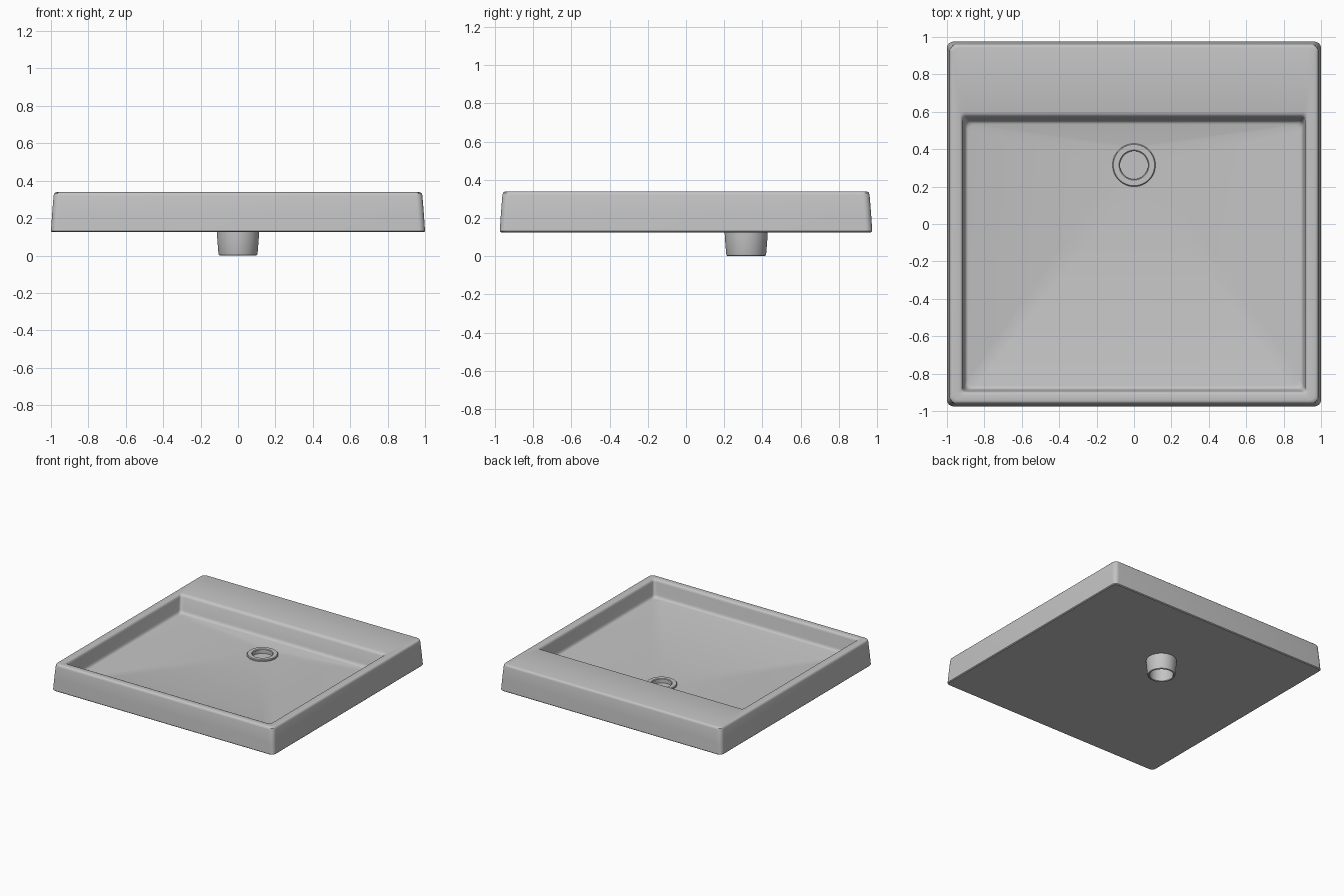
import bpy
import bmesh
from math import cos, sin, pi, radians

cube = bpy.data.objects.get("Cube")
if cube:
    bpy.data.objects.remove(cube, do_unlink=True)

ceramic = bpy.data.materials.new("grey_ceramic")
ceramic.use_nodes = True
GREY = (0.55, 0.55, 0.55, 1)
ceramic.diffuse_color = GREY
ceramic.node_tree.nodes["Principled BSDF"].inputs["Base Color"].default_value = GREY

STEPS = 8          # points per rounded corner
DRAIN_Y = 0.315


def rounded_rect(x, y0, y1, r, z):
    """Counter-clockwise outline with rounded corners."""
    corners = [(x - r, y1 - r), (r - x, y1 - r), (r - x, y0 + r), (x - r, y0 + r)]
    return [(cx + r * cos(a), cy + r * sin(a), z)
            for k, (cx, cy) in enumerate(corners)
            for a in [(k + i / (STEPS - 1)) * pi / 2 for i in range(STEPS)]]


def circle(r, z, n=4 * STEPS):
    # The half step lines each quarter up with one corner of the basin
    return [(r * cos(a), DRAIN_Y + r * sin(a), z)
            for a in [(i + 0.5) * 2 * pi / n for i in range(n)]]


def loft(name, loops, cap_start=False, cap_end=False, closed=False):
    """Skin a series of matching outlines with quads."""
    bm = bmesh.new()
    rings = [[bm.verts.new(p) for p in loop] for loop in loops]
    pairs = list(zip(rings, rings[1:]))
    if closed:
        pairs.append((rings[-1], rings[0]))
    for a, b in pairs:
        n = len(a)
        for i in range(n):
            j = (i + 1) % n
            bm.faces.new((a[i], a[j], b[j], b[i]))
    if cap_start:
        bm.faces.new(rings[0][::-1])
    if cap_end:
        bm.faces.new(rings[-1])
    bmesh.ops.recalc_face_normals(bm, faces=bm.faces)
    mesh = bpy.data.meshes.new(name)
    bm.to_mesh(mesh)
    bm.free()
    mesh.materials.append(ceramic)
    obj = bpy.data.objects.new(name, mesh)
    bpy.context.collection.objects.link(obj)
    bpy.ops.object.select_all(action="DESELECT")
    bpy.context.view_layer.objects.active = obj
    obj.select_set(True)
    bpy.ops.object.shade_smooth_by_angle(angle=radians(32))
    return obj


# Outer shell: tapered walls with a rounded top edge (inset, height)
shell = [(0.006, 0.125), (0, 0.131), (0.006, 0.22), (0.014, 0.32),
         (0.017, 0.331), (0.023, 0.337), (0.032, 0.339)]
loops = [rounded_rect(1 - d, d - 0.975, 0.975 - d, 0.035, z) for d, z in shell]

# Basin wall: side/front inset, back inset, corner radius, height
basin = [(0, 0, 0.02, 0.339), (0.007, 0.012, 0.02, 0.336),
         (0.012, 0.022, 0.02, 0.329), (0.015, 0.028, 0.02, 0.318),
         (0.024, 0.045, 0.025, 0.225), (0.028, 0.05, 0.03, 0.21),
         (0.035, 0.057, 0.035, 0.202), (0.045, 0.067, 0.04, 0.199)]
loops += [rounded_rect(0.93 - d, d - 0.91, 0.6 - b, r, z) for d, b, r, z in basin]

# Gently falling floor that ends at the drain opening
loops.append(circle(0.1, 0.186))
loft("basin", loops, cap_start=True)

# Raised drain ring with a recessed plug
ring = [(0.115, 0.18), (0.115, 0.195), (0.11, 0.2), (0.08, 0.2),
        (0.075, 0.196), (0.075, 0.165)]
loft("drain_ring", [circle(r, z, 48) for r, z in ring], cap_end=True)

# Hollow tapered outlet below
pipe = [(0.113, 0.13), (0.112, 0.1), (0.105, 0.012), (0.102, 0.003), (0.097, 0),
        (0.092, 0), (0.088, 0.004), (0.088, 0.13)]
loft("outlet_pipe", [circle(r, z, 48) for r, z in pipe], closed=True)
